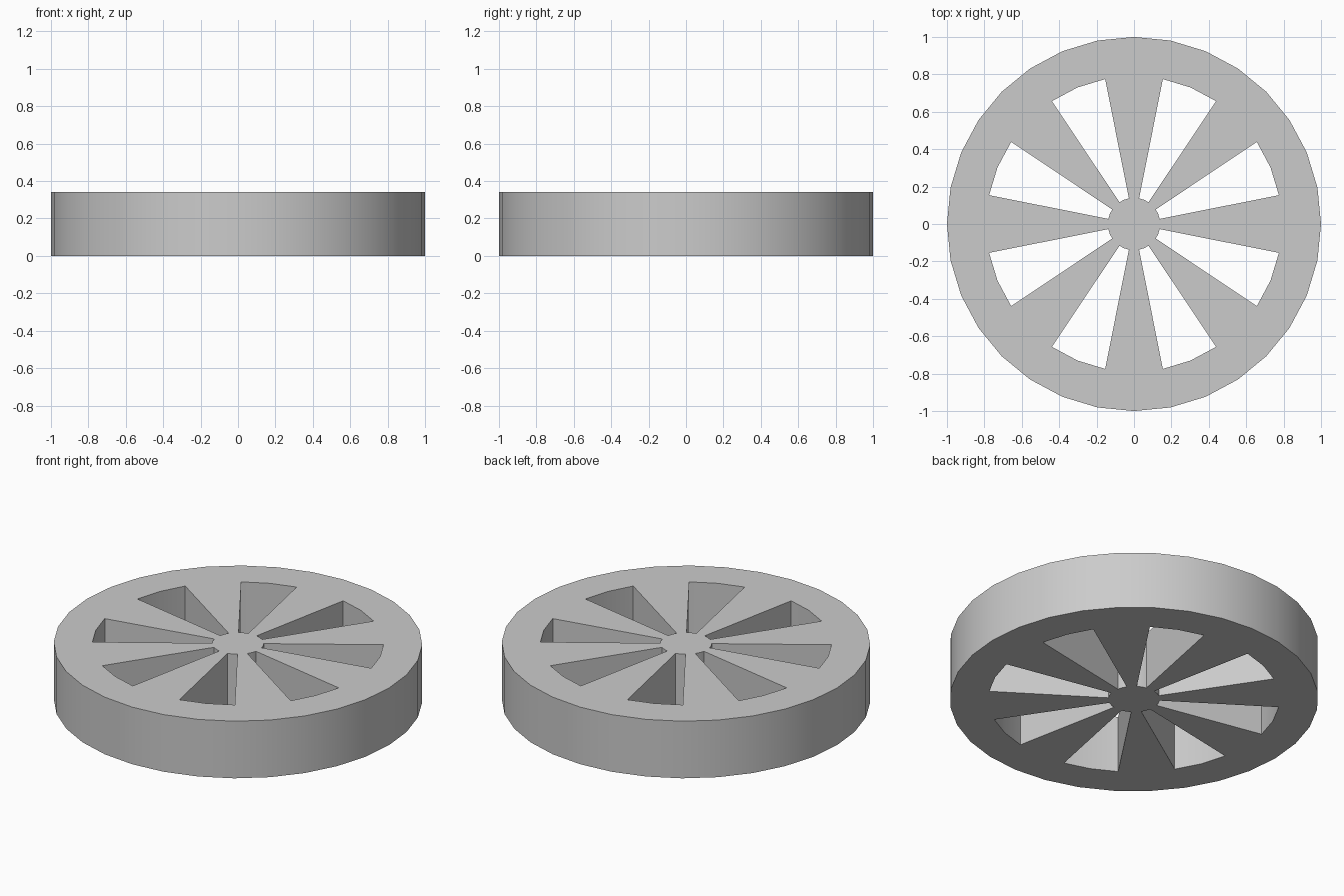
import bpy, bmesh
from math import cos, sin, pi, radians

if "Cube" in bpy.data.objects:
    bpy.data.objects.remove(bpy.data.objects["Cube"])

SIDES = 32
HEIGHT = 0.342
R_HUB, R_RIM, R_OUT = 0.14, 0.79, 1.0

bm = bmesh.new()


def ring(radius):
    return [bm.verts.new((radius * cos(2 * pi * i / SIDES),
                          radius * sin(2 * pi * i / SIDES), 0))
            for i in range(SIDES)]


# Flat wheel outline: hub disc, eight tapered spokes, outer rim
hub, rim, outer = ring(R_HUB), ring(R_RIM), ring(R_OUT)
bm.faces.new(hub)
for i in range(SIDES):
    j = (i + 1) % SIDES
    bm.faces.new((rim[i], outer[i], outer[j], rim[j]))
    if i % 4 in (0, 3):  # spoke sectors; the others stay open as windows
        bm.faces.new((hub[i], rim[i], rim[j], hub[j]))

# Thicken the outline into a solid wheel, keeping the bottom faces
result = bmesh.ops.extrude_face_region(bm, geom=bm.faces[:], use_keep_orig=True)
top = [g for g in result["geom"] if isinstance(g, bmesh.types.BMVert)]
bmesh.ops.translate(bm, verts=top, vec=(0, 0, HEIGHT))
bmesh.ops.recalc_face_normals(bm, faces=bm.faces[:])

mesh = bpy.data.meshes.new("spoked_wheel")
bm.to_mesh(mesh)
bm.free()
wheel = bpy.data.objects.new("spoked_wheel", mesh)
bpy.context.collection.objects.link(wheel)

# Smooth round walls, sharp corners
bpy.context.view_layer.objects.active = wheel
wheel.select_set(True)
bpy.ops.object.shade_smooth_by_angle(angle=radians(30))
